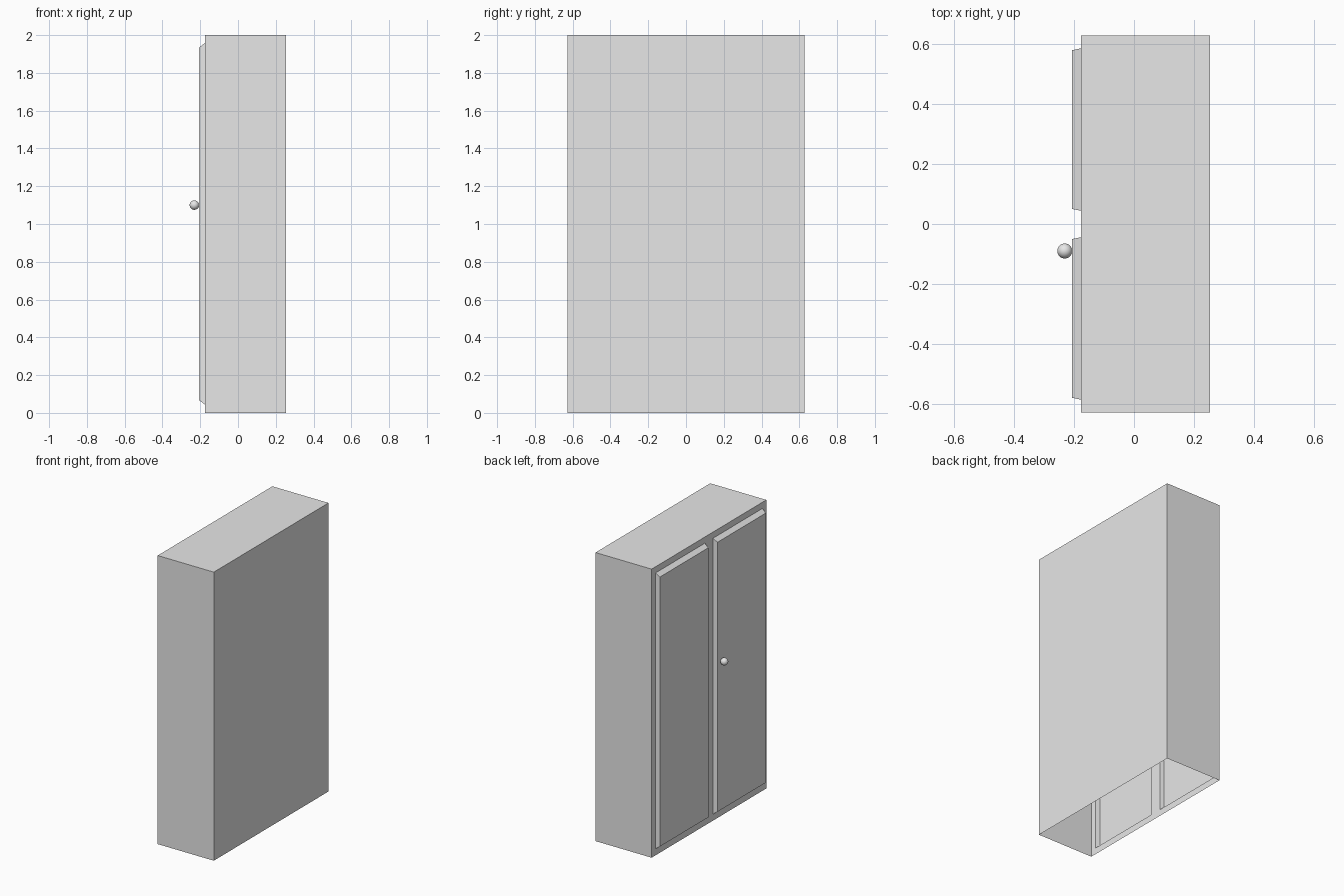
import bpy, bmesh
from mathutils import Vector, Matrix

cube = bpy.data.objects.get("Cube")
if cube:
    bpy.data.objects.remove(cube, do_unlink=True)

FACE_X, BACK_X = -0.176, 0.254      # door side and rear of the cabinet
HALF_Y, HEIGHT = 0.628, 2.0
DOOR_Y, DOOR_Z = (0.044, 0.586), (0.045, 1.957)
DOOR_DEPTH, DOOR_TAPER = 0.03, 0.977

grey = bpy.data.materials.new("light_grey")
grey.use_nodes = True
grey.diffuse_color = (0.8, 0.8, 0.8, 1)
grey.node_tree.nodes["Principled BSDF"].inputs["Base Color"].default_value = grey.diffuse_color


def finish(name, bm):
    mesh = bpy.data.meshes.new(name)
    bm.to_mesh(mesh)
    bm.free()
    mesh.materials.append(grey)
    obj = bpy.data.objects.new(name, mesh)
    bpy.context.collection.objects.link(obj)
    return obj


def panel(bm, ys, zs):
    """Rectangle on the door side, facing -x."""
    (y0, y1), (z0, z1) = ys, zs
    corners = [(y0, z0), (y0, z1), (y1, z1), (y1, z0)]
    face = bm.faces.new([bm.verts.new((FACE_X, y, z)) for y, z in corners])
    face.normal_update()
    if face.normal.x > 0:
        face.normal_flip()
    return face


# Cabinet body: thin shell, open underneath and on the door side
bm = bmesh.new()
size = Vector((BACK_X - FACE_X, 2 * HALF_Y, HEIGHT))
centre = Vector(((BACK_X + FACE_X) / 2, 0, HEIGHT / 2))
bmesh.ops.create_cube(bm, size=1, matrix=Matrix.Translation(centre) @ Matrix.Diagonal(size).to_4x4())
bm.normal_update()
open_sides = [f for f in bm.faces if f.normal.x < -0.5 or f.normal.z < -0.5]
bmesh.ops.delete(bm, geom=open_sides, context='FACES')
finish("cabinet_body", bm)

# Frame around the two door openings
bm = bmesh.new()
inner, outer = DOOR_Y
ys = [-HALF_Y, -outer, -inner, inner, outer, HALF_Y]
zs = [0, *DOOR_Z, HEIGHT]
for i, span_y in enumerate(zip(ys, ys[1:])):
    for j, span_z in enumerate(zip(zs, zs[1:])):
        if not (i in (1, 3) and j == 1):
            panel(bm, span_y, span_z)
bmesh.ops.remove_doubles(bm, verts=bm.verts, dist=0.0001)
finish("door_frame", bm)

# Raised doors: hollow trays with tapered edges
for name, side in (("left_door", 1), ("right_door", -1)):
    bm = bmesh.new()
    front = panel(bm, sorted(side * y for y in DOOR_Y), DOOR_Z)
    front = bmesh.ops.extrude_discrete_faces(bm, faces=[front])["faces"][0]
    middle = front.calc_center_median()
    bmesh.ops.scale(bm, verts=front.verts, vec=(1, DOOR_TAPER, DOOR_TAPER),
                    space=Matrix.Translation(-middle))
    bmesh.ops.translate(bm, verts=front.verts, vec=(-DOOR_DEPTH, 0, 0))
    finish(name, bm)

# Round door knob
bm = bmesh.new()
bmesh.ops.create_uvsphere(bm, u_segments=32, v_segments=16, radius=0.025,
                          matrix=Matrix.Translation((-0.231, -0.09, 1.1)))
for face in bm.faces:
    face.smooth = True
finish("door_knob", bm)
